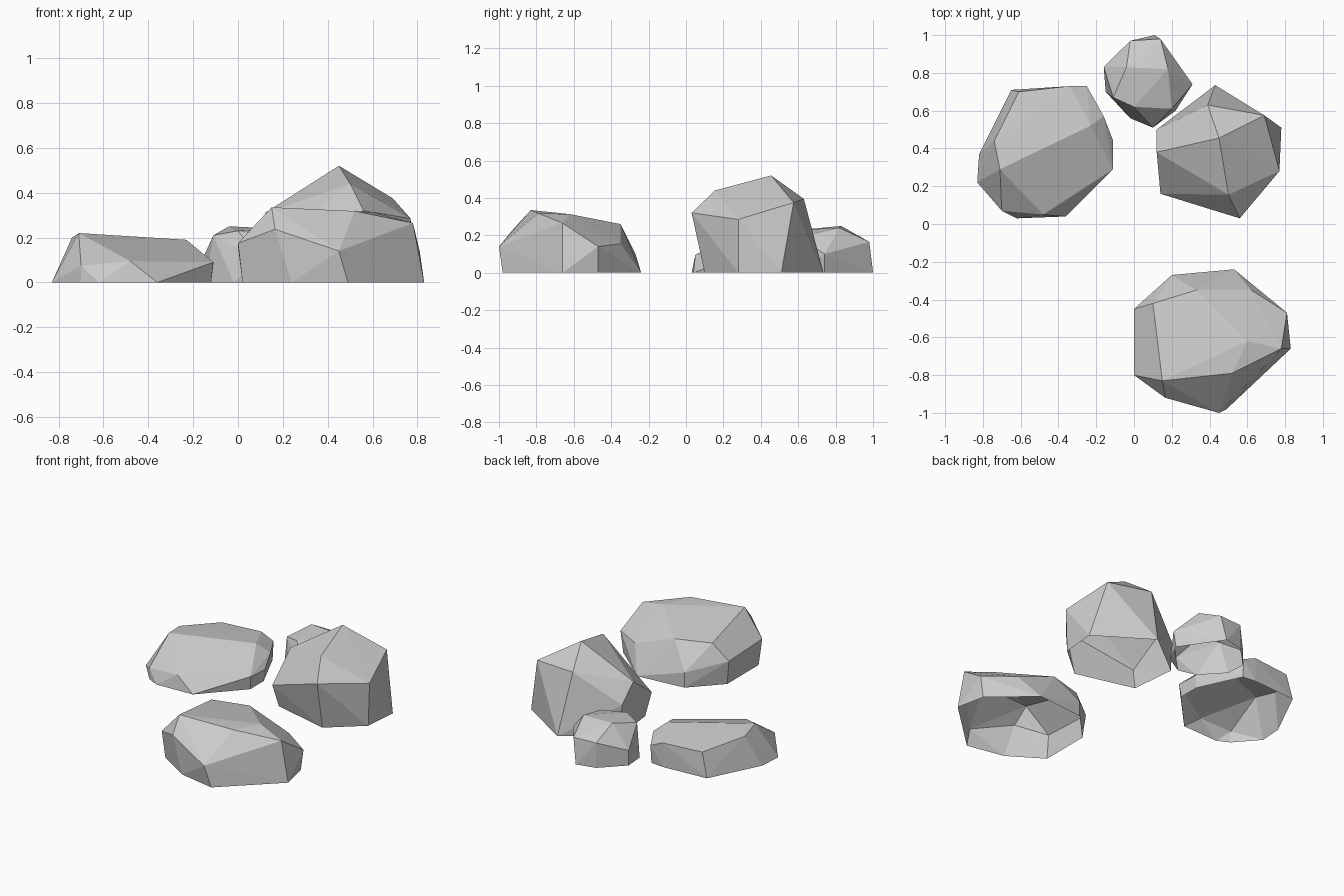
import bpy, bmesh


def rock(name, base, upper):
    """Faceted boulder: hull of a ground outline and a few crown corners, open below."""
    bm = bmesh.new()
    for x, y in base:
        bm.verts.new((x, y, 0))
    for p in upper:
        bm.verts.new(p)
    bmesh.ops.convex_hull(bm, input=bm.verts[:])
    bmesh.ops.delete(bm, geom=[v for v in bm.verts if not v.link_faces], context='VERTS')
    under = [f for f in bm.faces if all(v.co.z < 0.001 for v in f.verts)]
    bmesh.ops.delete(bm, geom=under, context='FACES')
    bmesh.ops.recalc_face_normals(bm, faces=bm.faces[:])
    me = bpy.data.meshes.new(name)
    bm.to_mesh(me)
    bm.free()
    ob = bpy.data.objects.new(name, me)
    bpy.context.collection.objects.link(ob)


# broad sloping boulder at the front
rock("front_rock",
     [(.02, -.79), (.24, -.93), (.49, -.98), (.83, -.66), (.79, -.47),
      (.53, -.24), (.20, -.27), (.02, -.46)],
     [(.15, -.83, .335), (.52, -.79, .318), (.60, -.62, .313), (.78, -.66, .265),
      (.33, -.35, .26), (.10, -.42, .265), (.165, -.92, .237), (.45, -1, .14),
      (0, -.80, .175), (0, -.45, .16), (.62, -.35, .155), (.81, -.47, .14), (.20, -.27, .1)])

# tall peaked boulder on the right
rock("tall_rock",
     [(.16, .20), (.55, .10), (.76, .28), (.78, .51), (.43, .735), (.13, .50)],
     [(.45, .455, .52), (.50, .155, .44), (.56, .03, .32), (.69, .575, .375),
      (.77, .28, .285), (.39, .63, .395), (.12, .38, .31), (.12, .50, .2), (.14, .16, .15)])

# low flat boulder on the left
rock("flat_rock",
     [(-.83, .22), (-.70, .07), (-.62, .03), (-.36, .04), (-.12, .30), (-.12, .44),
      (-.25, .72), (-.34, .73), (-.65, .71), (-.82, .37)],
     [(-.71, .29, .22), (-.23, .52, .19), (-.61, .70, .16), (-.74, .44, .20),
      (-.11, .29, .09), (-.11, .44, .08), (-.16, .57, .13), (-.25, .73, .12),
      (-.34, .73, .16), (-.48, .05, .095), (-.70, .07, .075)])

# small stone at the back
rock("small_rock",
     [(-.15, .70), (-.02, .56), (.10, .53), (.22, .60), (.29, .74),
      (.11, 1), (-.02, .97), (-.16, .83)],
     [(-.04, .83, .25), (.18, .82, .24), (0, .62, .23), (.20, .61, .19), (-.11, .67, .21),
      (-.02, .97, .165), (.14, .98, .165), (-.16, .83, .10), (.31, .74, .10), (.10, .51, .10)])
